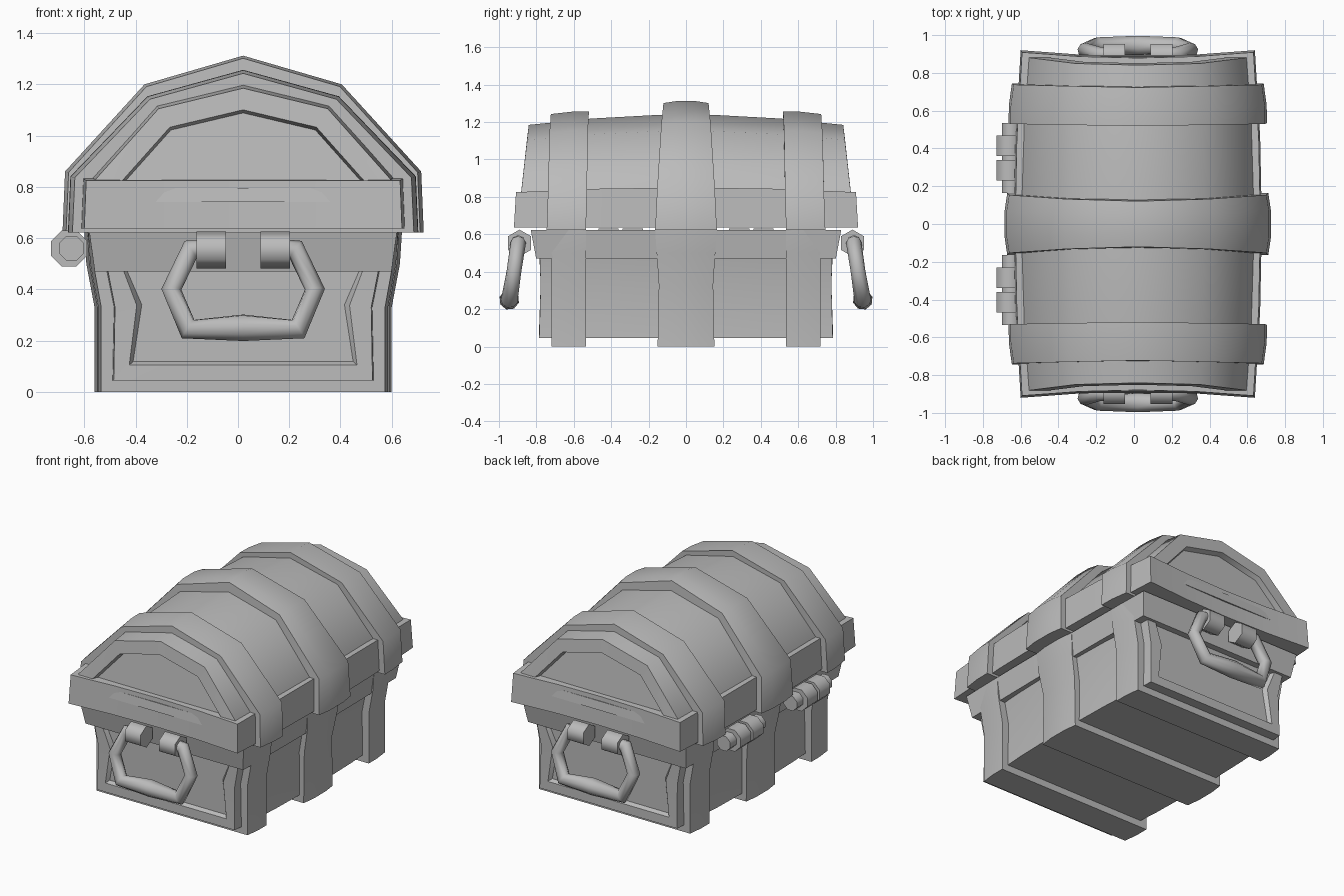
import bpy, bmesh, math
from mathutils import Matrix, Vector

if "Cube" in bpy.data.objects:
    bpy.data.objects.remove(bpy.data.objects["Cube"])

CX = 0.02  # chest centre in x (hinges stick out on the left)

grey = bpy.data.materials.new("plain_grey")
grey.diffuse_color = (0.5, 0.5, 0.5, 1)
grey.use_nodes = True
grey.node_tree.nodes["Principled BSDF"].inputs["Base Color"].default_value = grey.diffuse_color


def finish(name, bm, angle=50):
    """Turn a bmesh into a named, smooth-by-angle object."""
    bmesh.ops.recalc_face_normals(bm, faces=bm.faces)
    me = bpy.data.meshes.new(name)
    bm.to_mesh(me)
    bm.free()
    me.materials.append(grey)
    ob = bpy.data.objects.new(name, me)
    bpy.context.collection.objects.link(ob)
    ob.location.x = CX
    bpy.ops.object.select_all(action='DESELECT')
    ob.select_set(True)
    bpy.context.view_layer.objects.active = ob
    bpy.ops.object.shade_smooth_by_angle(angle=math.radians(angle))
    return ob


def loft(name, half, stations, base=0.62, inset=None):
    """Loft a mirrored profile (x, z, y factor) along y stations (y, x scale, z scale)."""
    bm = bmesh.new()
    full = half + [(-x, z, t) for x, z, t in reversed(half) if x > 0]
    rings = [[bm.verts.new((x * sx, base + (z - base) * sz, 0)) for x, z, t in full]
             for y, sx, sz in stations]
    for ring, (y, sx, sz) in zip(rings, stations):
        for v, (x, z, t) in zip(ring, full):
            v.co = (v.co.x, y * t, v.co.y)
    n = len(full)
    for a, b in zip(rings, rings[1:]):
        for i in range(n):
            j = (i + 1) % n
            bm.faces.new((a[i], a[j], b[j], b[i]))
    caps = [bm.faces.new(rings[0]), bm.faces.new(rings[-1])]
    bmesh.ops.recalc_face_normals(bm, faces=bm.faces)
    if inset:  # framed, recessed end panels
        for width, depth in inset:
            bmesh.ops.inset_individual(bm, faces=caps, thickness=width, depth=depth)
    return finish(name, bm)


def rim(name, hx, hy, z0, z1, taper, bow, dip, rise):
    """Box rim bowed out along its sides and dipping in across its ends."""
    bm = bmesh.new()
    bmesh.ops.create_cube(bm, size=2)
    bmesh.ops.subdivide_edges(bm, edges=bm.edges[:], cuts=3, use_grid_fill=True)
    for v in bm.verts:
        u, w, k = v.co.x, v.co.y, (v.co.z + 1) / 2
        s = 1 + (taper - 1) * (1 - k) if taper < 1 else 1 - (taper - 1) * k
        v.co = (u * hx * s * (1 + bow * (1 - w * w)),
                w * hy * s * (1 - dip * (1 - u * u)),
                z0 + (z1 - z0) * k + rise * k * (1 - w * w))
    return finish(name, bm)


def barrel(name, centre, axis, radius, length, sides, angle=50):
    """Short prism around the x or y axis."""
    bm = bmesh.new()
    bmesh.ops.create_cone(bm, cap_ends=True, segments=sides, radius1=radius,
                          radius2=radius, depth=length)
    turn = math.pi / sides if sides == 8 else 0
    rot = Matrix.Rotation(math.pi / 2, 4, 'Y' if axis == 'x' else 'X')
    if axis == 'x' and sides == 6:
        turn = math.pi / 2
    bm.transform(Matrix.Translation(Vector(centre)) @ rot @ Matrix.Rotation(turn, 4, 'Z'))
    return finish(name, bm, angle)


# Lower box with recessed end panels, and the rim on top of it
loft("box_body", [(0.505, 0.045, 1), (0.5, 0.33, 0.99), (0.545, 0.56, 1)],
     [(-0.785, 1, 1), (-0.4, 1.05, 1), (0, 1.07, 1), (0.4, 1.05, 1), (0.785, 1, 1)],
     inset=[(0.085, 0), (0.02, -0.025)])
rim("box_rim", 0.6, 0.83, 0.47, 0.622, 0.965, 0.015, 0.0, 0.0)

# Domed lid with recessed end panels, and the rim around it
loft("lid_dome", [(0.585, 0.74, 1.01), (0.575, 0.83, 0.995), (0.33, 1.105, 0.96), (0, 1.185, 0.95)],
     [(-0.885, 1, 1), (-0.53, 1.045, 1.06), (-0.15, 1.065, 1.095), (0.15, 1.065, 1.095),
      (0.53, 1.045, 1.06), (0.885, 1, 1)],
     inset=[(0.085, 0), (0.008, -0.035)])
rim("lid_rim", 0.62, 0.92, 0.637, 0.825, 1.012, 0.06, 0.033, 0.025)

# Bands around the box and the lid
box_half = [(0.58, 0, 0.92), (0.58, 0.33, 0.88), (0.612, 0.5, 0.95), (0.62, 0.625, 1)]
lid_half = [(0.705, 0.622, 1), (0.695, 0.86, 0.93), (0.385, 1.2, 0.8), (0, 1.312, 0.73)]
mid = [(-0.165, 0.98, 0.985), (-0.07, 1, 1), (0.07, 1, 1), (0.165, 0.98, 0.985)]
loft("box_band_middle", box_half, [(y, s, 1) for y, s, _ in mid])
loft("lid_band_middle", lid_half, mid)
for side, word in ((-1, "front"), (1, "back")):
    loft("box_band_" + word, [(x, z, 1) for x, z, _ in box_half],
         [(side * y, s, 1) for y, s in ((0.535, 0.975), (0.62, 0.975), (0.72, 0.955))])
    loft("lid_band_" + word, [(x, z, 1 - 0.01 * i) for i, (x, z, _) in enumerate(lid_half)],
         [(side * 0.535, 0.97, 0.92), (side * 0.63, 0.968, 0.918), (side * 0.745, 0.945, 0.9)])

    # Swinging end handle with a thick grip, hung from two knuckles
    for sx in (-1, 1):
        barrel("handle_knuckle_" + word, (sx * 0.125, side * 0.89, 0.553), 'x', 0.072, 0.115, 6, 65)
    cu = bpy.data.curves.new("handle_" + word, 'CURVE')
    cu.dimensions = '3D'
    cu.bevel_depth, cu.bevel_resolution, cu.use_fill_caps = 0.036, 2, True
    arm = [(0.15, 0.897, 0.56, 1), (0.205, 0.897, 0.555, 1.15), (0.28, 0.92, 0.4, 1.1),
           (0.215, 0.945, 0.245, 1.25)]
    path = [(-x, y, z, r) for x, y, z, r in arm] + [(0, 0.945, 0.25, 1.5)] + arm[::-1]
    sp = cu.splines.new('POLY')
    sp.points.add(len(path) - 1)
    for p, (x, y, z, r) in zip(sp.points, path):
        p.co, p.radius = (x, side * y, z, 1), r
    ob = bpy.data.objects.new("handle_" + word, cu)
    cu.materials.append(grey)
    bpy.context.collection.objects.link(ob)
    ob.location.x = CX
    bpy.ops.object.select_all(action='DESELECT')
    ob.select_set(True)
    bpy.context.view_layer.objects.active = ob
    bpy.ops.object.convert(target='MESH')

    # Hinge on the left side: a pin with two larger knuckles
    barrel("hinge_pin_" + word, (-0.67, side * 0.35, 0.56), 'y', 0.052, 0.37, 8)
    for y in (0.285, 0.415):
        barrel("hinge_knuckle_" + word, (-0.679, side * y, 0.56), 'y', 0.076, 0.108, 8)
